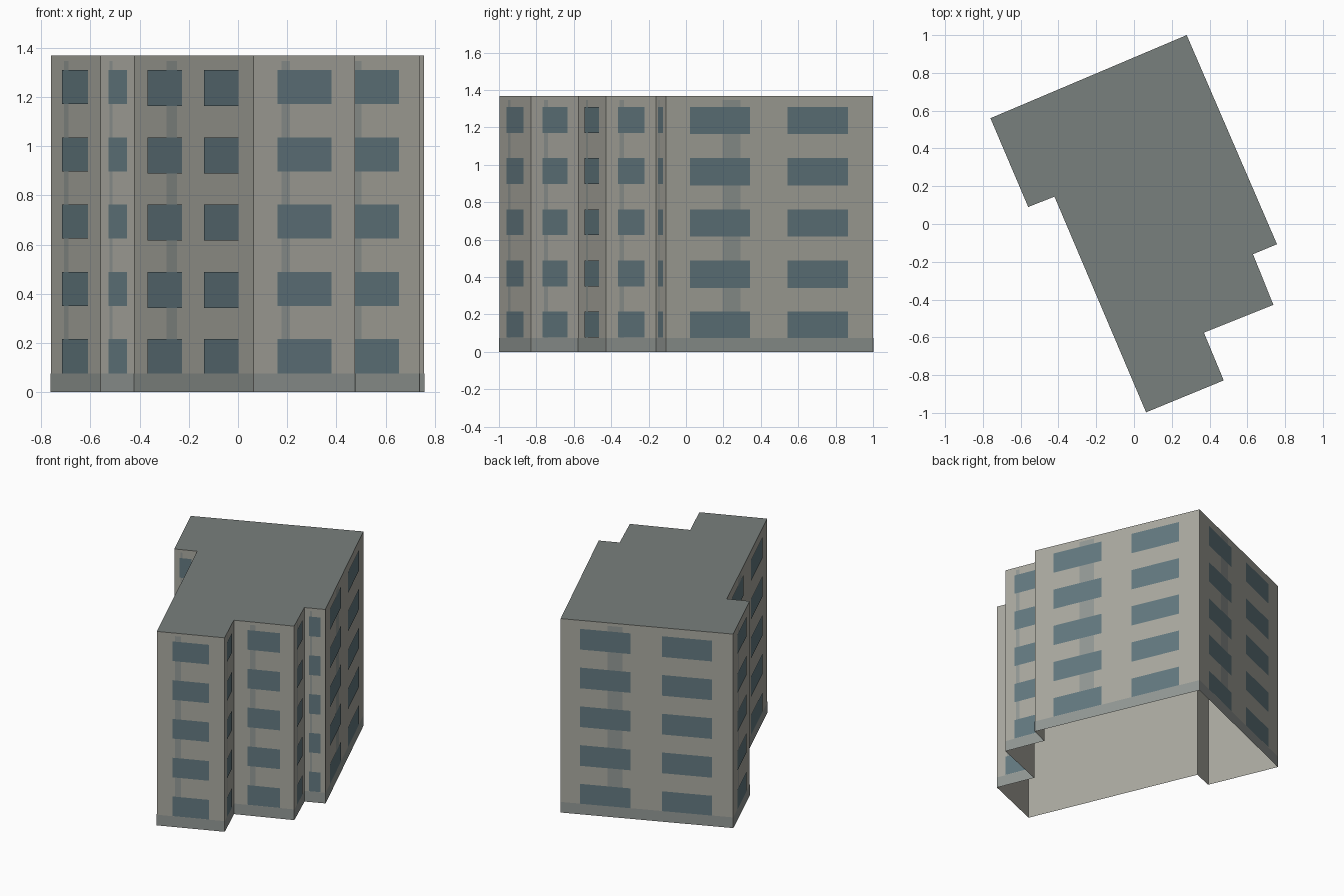
import bpy
from mathutils import Vector

if "Cube" in bpy.data.objects:
    bpy.data.objects.remove(bpy.data.objects["Cube"])

HEIGHT, FLOORS = 1.368, 5
FLOOR_H = HEIGHT / FLOORS
BASE_TOP = 0.075

# Stepped footprint, counter-clockwise
FOOTPRINT = [Vector(p) for p in [
    (0.064, -0.997), (0.475, -0.828), (0.37, -0.575), (0.738, -0.428),
    (0.63, -0.16), (0.757, -0.107), (0.279, 1.0), (-0.76, 0.56),
    (-0.56, 0.09), (-0.421, 0.145)]]
WALLS = list(zip(FOOTPRINT, FOOTPRINT[1:] + FOOTPRINT[:1]))


def make_object(name, verts, faces, color):
    mesh = bpy.data.meshes.new(name)
    mesh.from_pydata(verts, [], faces)
    mat = bpy.data.materials.new(name + "_paint")
    mat.diffuse_color = (*color, 1)
    mat.use_nodes = True
    mat.node_tree.nodes["Principled BSDF"].inputs["Base Color"].default_value = mat.diffuse_color
    mesh.materials.append(mat)
    obj = bpy.data.objects.new(name, mesh)
    bpy.context.collection.objects.link(obj)
    return obj


def panel(wall, u0, u1, z0, z1, offset=0.0):
    """Upright quad between fractions u0 and u1 of a wall, pushed outward."""
    a, b = wall
    d = b - a
    out = Vector((d.y, -d.x)).normalized() * offset
    p, q = a + d * u0 + out, a + d * u1 + out
    return [(p.x, p.y, z0), (q.x, q.y, z0), (q.x, q.y, z1), (p.x, p.y, z1)]


def make_panels(name, quads, color):
    verts = [v for quad in quads for v in quad]
    faces = [tuple(range(i, i + 4)) for i in range(0, len(verts), 4)]
    return make_object(name, verts, faces, color)


# Outer walls: open shell without a floor
make_panels("walls", [panel(w, 0, 1, 0, HEIGHT) for w in WALLS],
            (0.40, 0.395, 0.35))

# Flat roof cap
make_object("roof", [(p.x, p.y, HEIGHT) for p in FOOTPRINT],
            [tuple(range(len(FOOTPRINT)))], (0.19, 0.215, 0.205))

# Plinth band around the foot of the building
make_panels("base_band", [panel(w, 0, 1, 0, BASE_TOP, 0.002) for w in WALLS],
            (0.29, 0.315, 0.30))

# One darker vertical strip on each wall, behind the windows
make_panels("wall_strips",
            [panel(w, 0.272, 0.36, BASE_TOP, 1.347, 0.001) for w in WALLS],
            (0.29, 0.315, 0.30))

# Window grid: two columns on long walls, one on short walls
windows = []
for wall in WALLS:
    is_long = (wall[1] - wall[0]).length > 0.8
    columns = [(0.114, 0.405), (0.587, 0.877)] if is_long else [(0.232, 0.768)]
    sill = 0.069 if is_long else 0.0765
    for floor in range(FLOORS):
        z = floor * FLOOR_H
        for u0, u1 in columns:
            windows.append(panel(wall, u0, u1, max(z + sill, BASE_TOP),
                                 z + 0.215, 0.003))
make_panels("windows", windows, (0.125, 0.19, 0.215))
